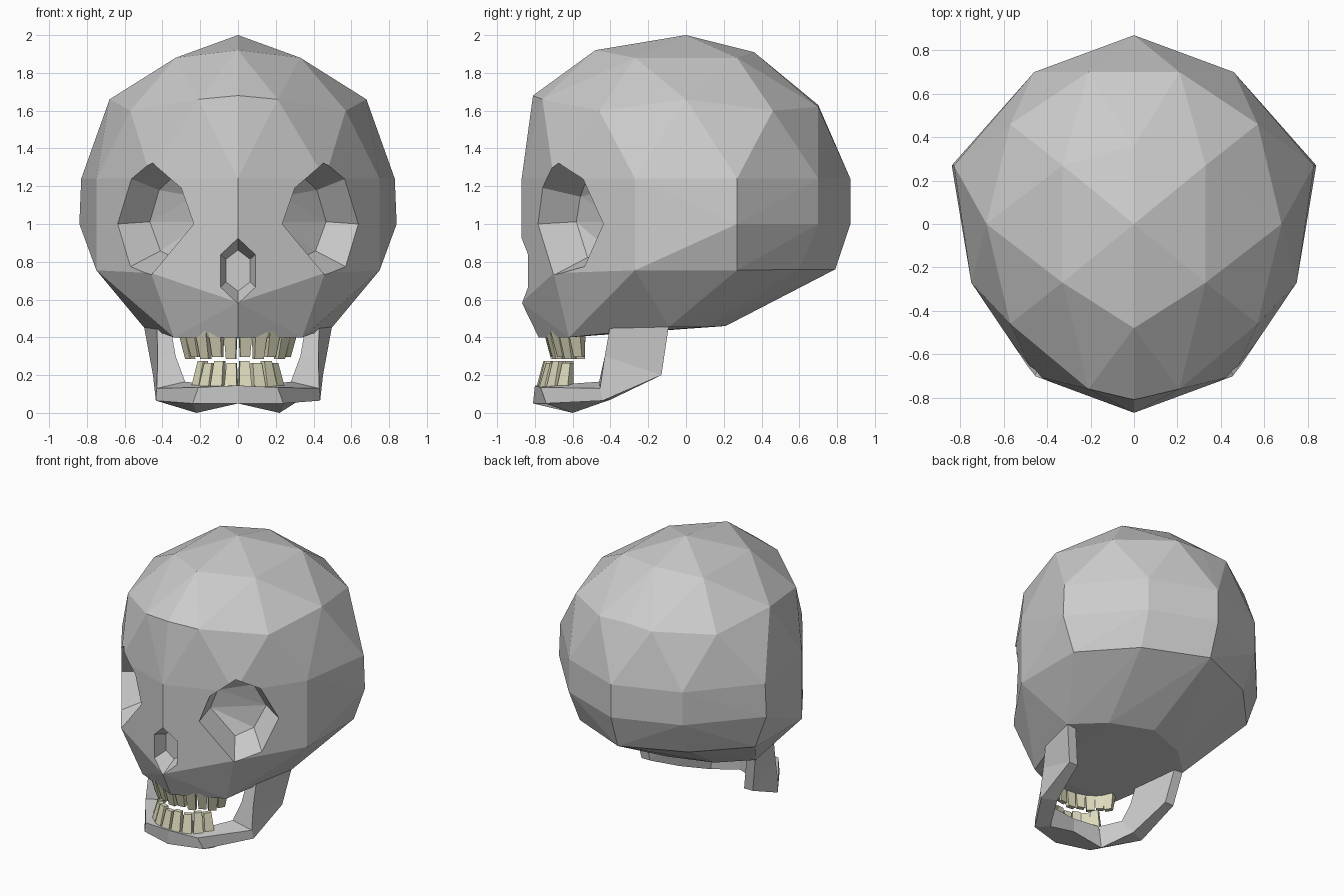
import bpy, bmesh, math
from mathutils import Vector, Matrix

if "Cube" in bpy.data.objects:
    bpy.data.objects.remove(bpy.data.objects["Cube"])


def finish(bm, name, mat=None):
    bmesh.ops.recalc_face_normals(bm, faces=bm.faces[:])
    me = bpy.data.meshes.new(name)
    bm.to_mesh(me)
    bm.free()
    ob = bpy.data.objects.new(name, me)
    bpy.context.collection.objects.link(ob)
    if mat:
        me.materials.append(mat)
    return ob


def add_hull(bm, pts):
    verts = [bm.verts.new(p) for p in pts]
    bmesh.ops.convex_hull(bm, input=verts)
    loose = [v for v in bm.verts if not v.link_faces]
    bmesh.ops.delete(bm, geom=loose, context='VERTS')


def flip(p):
    return Vector((-p[0], p[1], p[2]))


def cut(target, cutter):
    mod = target.modifiers.new("cut", 'BOOLEAN')
    mod.operation = 'DIFFERENCE'
    mod.solver = 'EXACT'
    mod.object = cutter
    bpy.context.view_layer.objects.active = target
    bpy.ops.object.modifier_apply(modifier=mod.name)
    bpy.data.objects.remove(cutter)


# Cranium: faceted convex shell from mirrored key points
middle = [(0, 0, 2), (0, -.48, 1.92), (0, -.81, 1.68), (0, -.87, 1.24), (0, -.87, .585),
          (0, -.78, .40), (0, .36, 1.91), (0, .70, 1.63), (0, .87, 1.24), (0, .87, 1.0),
          (0, .79, .76), (0, .21, .46)]
side = [(.33, -.27, 1.88), (.33, .27, 1.88), (.68, 0, 1.66), (.57, -.46, 1.60), (.57, .46, 1.60),
        (.21, -.76, 1.66), (.21, .70, 1.62), (.83, .27, 1.24), (.84, .27, 1.0), (.75, .27, .755),
        (.75, -.27, 1.24), (.75, -.27, .755), (.46, -.70, 1.24), (.46, -.70, .74),
        (.46, .70, 1.24), (.46, .70, 1.0), (.44, .60, .76), (.50, -.09, .455),
        (.43, -.40, .445), (.34, -.62, .40), (.30, .10, .455)]
bm = bmesh.new()
add_hull(bm, middle + side + [flip(p) for p in side])
bmesh.ops.dissolve_limit(bm, angle_limit=math.radians(1), verts=bm.verts[:], edges=bm.edges[:])
cranium = finish(bm, "cranium")

# Eye sockets: rim wraps the cheek edge, floor is smaller and set inward
rim = [Vector(p) for p in [(.47, -.70, 1.335), (.57, -.55, 1.24), (.64, -.44, 1.0),
                           (.56, -.53, .78), (.46, -.70, .73), (.235, -.785, 1.0),
                           (.30, -.755, 1.19)]]
mid = sum(rim, Vector()) / len(rim)
inward = Vector((-.6, .8, 0))
socket = [mid + (p - mid) * 1.04 - inward * .025 for p in rim]
socket += [mid + (p - mid) * .7 + inward * .2 for p in rim]
for label, pts in (("right", socket), ("left", [flip(p) for p in socket])):
    bm = bmesh.new()
    add_hull(bm, pts)
    cut(cranium, finish(bm, label + "_socket_cutter"))

# Nose opening: tapered hexagonal pit
hexa = [(0, .14), (.085, .075), (.085, -.085), (0, -.15), (-.085, -.085), (-.085, .075)]
bm = bmesh.new()
add_hull(bm, [(x * k, y, .757 + z * k) for y, k in ((-.90, 1.3), (-.74, .75)) for x, z in hexa])
cut(cranium, finish(bm, "nose_cutter"))

# Jaw: four-sided sections lofted from chin to ramus, mirrored
sections = [
    [(0, -.80, .145), (0, -.81, .05), (0, -.62, .05), (0, -.62, .15)],
    [(.21, -.77, .135), (.24, -.74, .05), (.22, -.60, 0), (.20, -.60, .155)],
    [(.43, -.455, .13), (.435, -.44, .065), (.33, -.40, .07), (.28, -.46, .165)],
    [(.425, -.43, .30), (.45, -.13, .20), (.38, -.13, .20), (.33, -.43, .30)],
    [(.43, -.40, .47), (.50, -.09, .47), (.43, -.09, .47), (.36, -.40, .47)],
]
loop = [[flip(p) for p in s] for s in reversed(sections[1:])] + sections
bm = bmesh.new()
rings = [[bm.verts.new(p) for p in s] for s in loop]
for a, b in zip(rings, rings[1:]):
    for i in range(4):
        j = (i + 1) % 4
        bm.faces.new((a[i], a[j], b[j], b[i]))
bm.faces.new(rings[0])
bm.faces.new(rings[-1])
finish(bm, "jaw")

# Teeth: tapered blocks set along an arc
ivory = bpy.data.materials.new("ivory")
ivory.diffuse_color = (.72, .70, .50, 1)
ivory.use_nodes = True
ivory.node_tree.nodes["Principled BSDF"].inputs["Base Color"].default_value = ivory.diffuse_color


def teeth(name, count, rx, ry, y0, root, tip, spread):
    bm = bmesh.new()
    for i in range(count):
        t = math.radians(spread) * (2 * (i + .5) / count - 1)
        place = Matrix.Translation((rx * math.sin(t), y0 - ry * math.cos(t), 0)) \
            @ Matrix.Rotation(t * .85, 4, 'Z')
        end = tip + (.012 if i % 2 else 0) * (1 if root > tip else -1)
        pts = []
        for z, w, d, lean in ((root, .034, .03, -.012), (end, .026, .016, .012)):
            pts += [place @ Vector((sx * w, sy * d + lean, z)) for sx in (-1, 1) for sy in (-1, 1)]
        verts = [bm.verts.new(p) for p in pts]
        for f in ((0, 1, 3, 2), (4, 5, 7, 6), (0, 1, 5, 4), (2, 3, 7, 6), (0, 2, 6, 4), (1, 3, 7, 5)):
            bm.faces.new([verts[k] for k in f])
    finish(bm, name, ivory)


teeth("upper_teeth", 10, .28, .21, -.50, .43, .285, 78)
teeth("lower_teeth", 8, .215, .20, -.55, .13, .275, 75)
